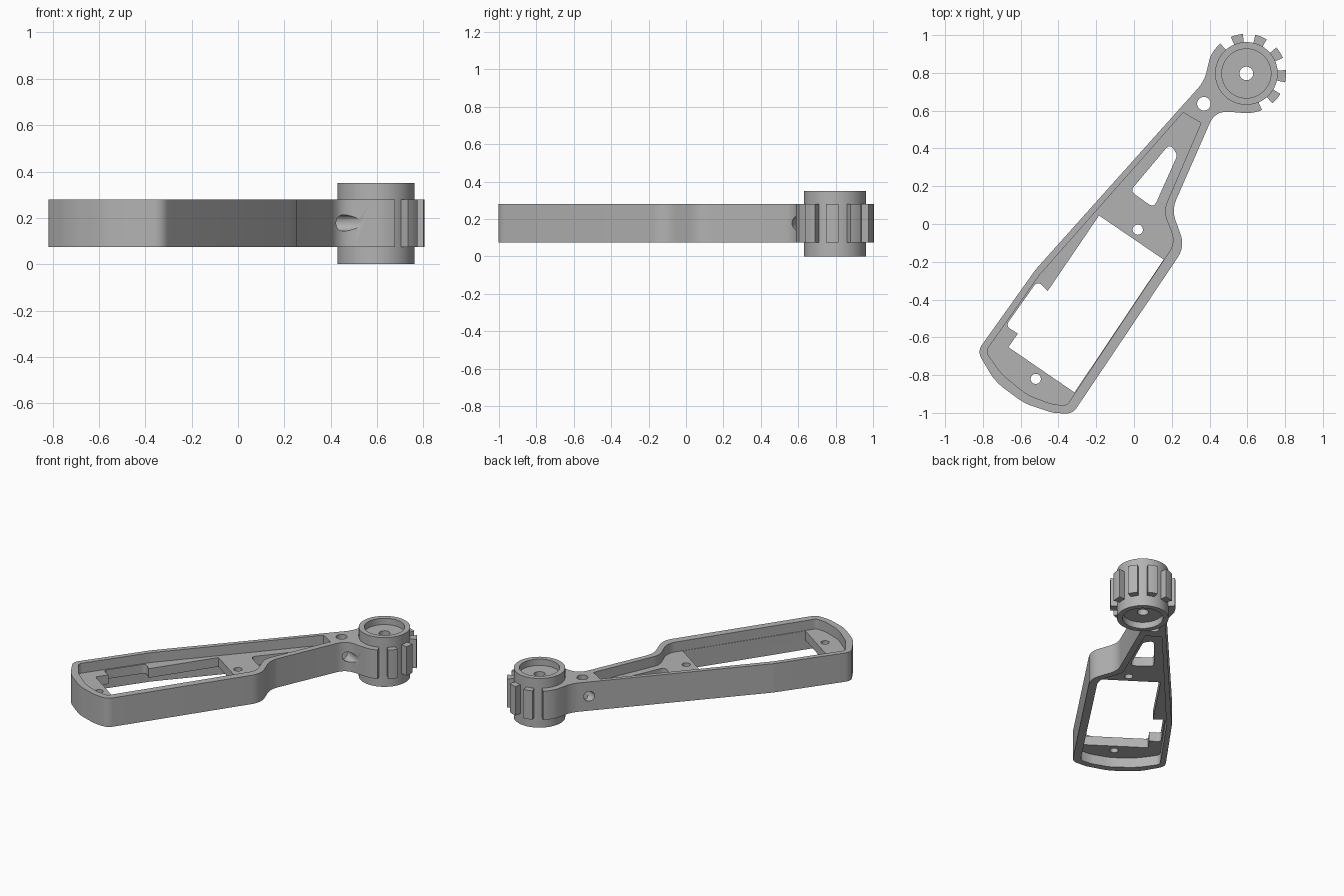
import bpy, bmesh, math
from mathutils import Vector, Matrix

cube = bpy.data.objects.get("Cube")
if cube:
    bpy.data.objects.remove(cube, do_unlink=True)

GREY = (0.45, 0.45, 0.45, 1)
mat = bpy.data.materials.new("grey plastic")
mat.use_nodes = True
mat.diffuse_color = GREY
mat.node_tree.nodes["Principled BSDF"].inputs["Base Color"].default_value = GREY

HUB = Vector((0.595, 0.797))
HUB_R, TOOTH_R = 0.166, 0.21
BOTTOM, TOP = 0.075, 0.28
WEB_LOW, WEB_HIGH = 0.145, 0.21


def make_object(name, bm):
    bmesh.ops.recalc_face_normals(bm, faces=bm.faces)
    mesh = bpy.data.meshes.new(name)
    bm.to_mesh(mesh)
    bm.free()
    mesh.materials.append(mat)
    obj = bpy.data.objects.new(name, mesh)
    bpy.context.collection.objects.link(obj)
    return obj


def add_prism(bm, points, low, high):
    face = bm.faces.new([bm.verts.new((p[0], p[1], low)) for p in points])
    out = bmesh.ops.extrude_face_region(bm, geom=[face])
    top = [g for g in out["geom"] if isinstance(g, bmesh.types.BMVert)]
    bmesh.ops.translate(bm, verts=top, vec=(0, 0, high - low))


def prism(name, points, low, high):
    bm = bmesh.new()
    add_prism(bm, points, low, high)
    return make_object(name, bm)


def rounded(corners, steps=8):
    """Closed polygon from (x, y, radius) corners, with each corner rounded."""
    result = []
    for i, (x, y, r) in enumerate(corners):
        p = Vector((x, y))
        a = Vector(corners[i - 1][:2]) - p
        b = Vector(corners[(i + 1) % len(corners)][:2]) - p
        if r == 0:
            result.append(p)
            continue
        turn = math.pi - a.angle(b)
        t = min(r * math.tan(turn / 2), 0.48 * a.length, 0.48 * b.length)
        start, end = p + a.normalized() * t, p + b.normalized() * t
        for k in range(steps + 1):
            s = k / steps
            result.append(start * (1 - s) ** 2 + p * 2 * s * (1 - s) + end * s * s)
    return result


def arc(radius, first, last, steps):
    angles = [math.radians(first + (last - first) * k / steps) for k in range(steps + 1)]
    return [HUB + radius * Vector((math.cos(a), math.sin(a))) for a in angles]


def sharp(points):
    return [(p.x, p.y, 0) for p in points]


def cylinder(name, centre, radius, length, direction=(0, 0, 1)):
    bm = bmesh.new()
    turn = Vector(direction).to_track_quat("Z", "Y").to_matrix().to_4x4()
    bmesh.ops.create_cone(bm, cap_ends=True, segments=32, radius1=radius, radius2=radius,
                          depth=length, matrix=Matrix.Translation(centre) @ turn)
    return make_object(name, bm)


def cut(obj, cutters):
    bpy.context.view_layer.objects.active = obj
    for cutter in cutters:
        cutter.hide_render = True
        mod = obj.modifiers.new("cut", "BOOLEAN")
        mod.operation, mod.solver, mod.object = "DIFFERENCE", "EXACT", cutter
        bpy.ops.object.modifier_apply(modifier=mod.name)
        bpy.data.objects.remove(cutter, do_unlink=True)


def smooth(obj):
    bpy.ops.object.select_all(action="DESELECT")
    obj.select_set(True)
    bpy.context.view_layer.objects.active = obj
    bpy.ops.object.shade_smooth_by_angle(angle=math.radians(30))


# Arm body: outline wraps around the hub and runs to the wide rounded end
outline = rounded(
    sharp(arc(TOOTH_R, 131, 158, 6))
    + [(0.373, 0.757, 0.2), (-0.52, -0.24, 0.2), (-0.83, -0.675, 0.07),
       (-0.735, -0.835, 0.3), (-0.58, -0.95, 0.3), (-0.43, -1.0, 0.2),
       (-0.325, -1.005, 0.07), (0.27, -0.12, 0.14), (0.2, 0.075, 0.15), (0.43, 0.6, 0.12)]
    + sharp(arc(TOOTH_R, 267, 293, 6))
    + sharp(arc(0.15, 293, 131, 24)))
arm = prism("arm_frame", outline, BOTTOM, TOP)

# Recessed pockets on both sides, leaving a thin web in the middle
pocket = rounded([
    (0.26, 0.59, 0), (-0.5, -0.27, 0.2), (-0.785, -0.675, 0.04), (-0.7, -0.795, 0.3),
    (-0.565, -0.905, 0.3), (-0.43, -0.955, 0.2), (-0.355, -0.96, 0.04),
    (0.22, -0.098, 0.12), (0.155, 0.07, 0.12), (0.355, 0.535, 0)])

# Large notched opening and the small rounded window in the web
opening = rounded([
    (-0.185, 0.045, 0), (0.157, -0.188, 0), (-0.315, -0.892, 0), (-0.665, -0.652, 0),
    (-0.615, -0.58, 0), (-0.68, -0.54, 0.03), (-0.51, -0.3, 0.04), (-0.457, -0.355, 0)])
window = rounded([(-0.02, 0.175, 0.03), (0.19, 0.425, 0.035),
                  (0.23, 0.365, 0.035), (0.105, 0.085, 0.03)])

cut(arm, [
    prism("upper_pocket", pocket, WEB_HIGH, 0.4),
    prism("lower_pocket", pocket, -0.1, WEB_LOW),
    prism("opening", opening, -0.2, 0.5),
    prism("window", window, -0.2, 0.5),
    cylinder("web_hole_back", (0.02, -0.03, 0.2), 0.027, 1),
    cylinder("web_hole_front", (-0.52, -0.82, 0.2), 0.027, 1),
    cylinder("neck_hole", (0.37, 0.637, 0.2), 0.036, 1),
    cylinder("cross_hole", (0.37, 0.632, 0.178), 0.035, 0.4, (0.9, -0.44, 0)),
])
smooth(arm)

# Hub: turned profile with a recess at each end and a centre bore
bm = bmesh.new()
BORE, LIP, HEIGHT, RECESS = 0.036, 0.13, 0.35, 0.045
profile = [(BORE, RECESS), (LIP, RECESS), (LIP, 0), (HUB_R, 0), (HUB_R, HEIGHT),
           (LIP, HEIGHT), (LIP, HEIGHT - RECESS), (BORE, HEIGHT - RECESS)]
ring = [bm.verts.new((HUB.x + r, HUB.y, z)) for r, z in profile]
edges = [bm.edges.new((ring[i - 1], ring[i])) for i in range(len(ring))]
bmesh.ops.spin(bm, geom=ring + edges, cent=(HUB.x, HUB.y, 0), axis=(0, 0, 1),
               angle=math.tau, steps=64, use_merge=True)
bmesh.ops.remove_doubles(bm, verts=bm.verts, dist=0.0001)
smooth(make_object("hub", bm))

# Teeth around the free side of the hub
bm = bmesh.new()
for i in range(5):
    mid = 104 - 36 * i
    add_prism(bm, arc(TOOTH_R, mid - 9, mid + 9, 4) + arc(0.155, mid + 9, mid - 9, 4),
              BOTTOM, TOP)
smooth(make_object("hub_teeth", bm))
